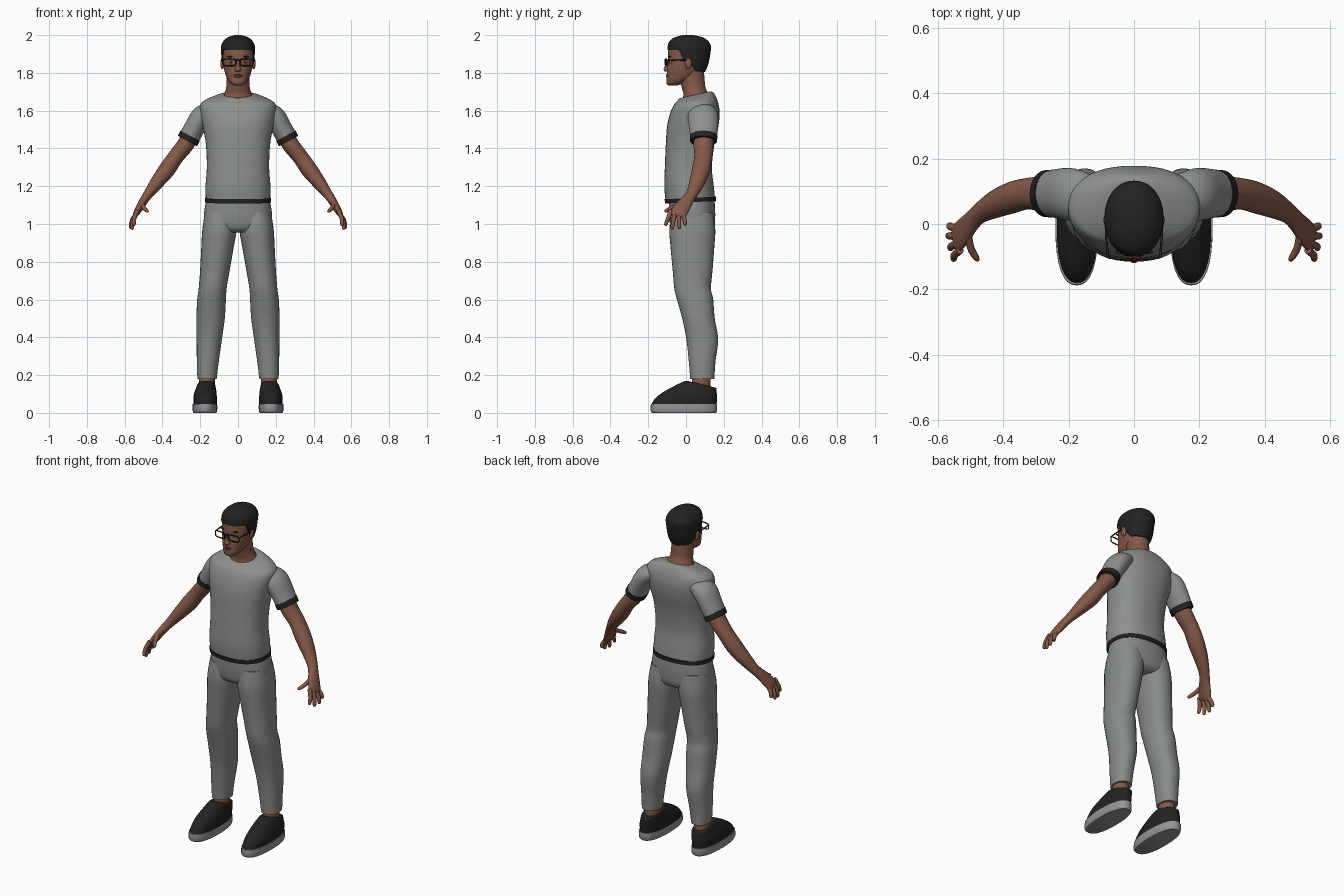
import bpy, bmesh, math
from mathutils import Vector

cube = bpy.data.objects.get("Cube")
if cube:
    bpy.data.objects.remove(cube, do_unlink=True)


def material(name, colour):
    mat = bpy.data.materials.new(name)
    mat.use_nodes = True
    mat.diffuse_color = (*colour, 1)
    mat.node_tree.nodes["Principled BSDF"].inputs["Base Color"].default_value = (*colour, 1)
    return mat


SKIN = material("brown skin", (.23, .1, .065))
SHIRT = material("grey shirt cloth", (.27, .28, .28))
PANTS = material("grey trouser cloth", (.25, .26, .26))
BLACK = material("soft black", (.016, .016, .016))
SOLE = material("sole grey", (.3, .3, .3))
LIP = material("lip brown", (.17, .065, .05))
WHITE = material("eye white", (.5, .48, .46))

made = []


def finish(name, bm, mat):
    bmesh.ops.recalc_face_normals(bm, faces=bm.faces)
    mesh = bpy.data.meshes.new(name)
    bm.to_mesh(mesh)
    bm.free()
    mesh.materials.append(mat)
    obj = bpy.data.objects.new(name, mesh)
    bpy.context.collection.objects.link(obj)
    made.append(obj)
    return obj


def smooth_rings(rings, steps):
    """Spline through the ring values: x, y, z, radius x, radius y, tilt."""
    rings = [tuple(r) + (0,) * (6 - len(r)) for r in rings]
    out = []
    for i in range(len(rings) - 1):
        a, b, c, d = (rings[max(0, min(len(rings) - 1, i + k))] for k in (-1, 0, 1, 2))
        for s in range(steps):
            t = s / steps
            out.append([q + t * (r - p) / 2 + t * t * (p - 2.5 * q + 2 * r - d0 / 2)
                        + t ** 3 * (1.5 * (q - r) + (d0 - p) / 2)
                        for p, q, r, d0 in zip(a, b, c, d)])
    return out + [list(rings[-1])]


def loft(name, rings, mat, power=2, along=False, side=1, sides=32, steps=4):
    """Skin through superellipse rings, level or square to their path."""
    bm = bmesh.new()
    rings = smooth_rings(rings, steps)
    loops = []
    for i, (x, y, z, rx, ry, tilt) in enumerate(rings):
        u, v = Vector((1, 0, 0)), Vector((0, 1, tilt))
        if along:
            a, b = rings[max(i - 1, 0)], rings[min(i + 1, len(rings) - 1)]
            tangent = (Vector(b[:3]) - Vector(a[:3])).normalized()
            u = Vector((0, 1, 0)).cross(tangent).normalized()
            v = tangent.cross(u)
        loop = []
        for k in range(sides):
            ang = math.tau * k / sides
            c, s = math.cos(ang), math.sin(ang)
            co = Vector((x, y, z)) + u * rx * math.copysign(abs(c) ** (2 / power), c) \
                + v * ry * math.copysign(abs(s) ** (2 / power), s)
            co.x *= side
            loop.append(bm.verts.new(co))
        loops.append(loop)
    for a, b in zip(loops, loops[1:]):
        for k in range(sides):
            n = (k + 1) % sides
            bm.faces.new((a[k], a[n], b[n], b[k]))
    bm.faces.new(loops[0])
    bm.faces.new(loops[-1])
    return finish(name, bm, mat)


def level(z, front, back, rx, tilt=0, x=0):
    return (x, (front + back) / 2, z, rx, (back - front) / 2, tilt)


def ball(name, centre, radii, mat):
    bm = bmesh.new()
    bmesh.ops.create_uvsphere(bm, u_segments=20, v_segments=12, radius=1)
    bmesh.ops.scale(bm, vec=radii, verts=bm.verts)
    bmesh.ops.translate(bm, vec=centre, verts=bm.verts)
    return finish(name, bm, mat)


def wire(name, points, radius, mat, closed=False):
    curve = bpy.data.curves.new(name, "CURVE")
    curve.dimensions = "3D"
    curve.bevel_depth = radius
    curve.bevel_resolution = 2
    curve.use_fill_caps = True
    spline = curve.splines.new("POLY")
    spline.points.add(len(points) - 1)
    for point, co in zip(spline.points, points):
        point.co = (*co, 1)
    spline.use_cyclic_u = closed
    helper = bpy.data.objects.new(name, curve)
    bm = bmesh.new()
    mesh = bpy.data.meshes.new_from_object(helper)
    bm.from_mesh(mesh)
    bpy.data.objects.remove(helper)
    bpy.data.meshes.remove(mesh)
    return finish(name, bm, mat)


# Shirt body and dark hem
loft("shirt_body", [
    level(1.12, -.108, .155, .17), level(1.2, -.115, .147, .172), level(1.3, -.112, .137, .165),
    level(1.42, -.107, .15, .17), level(1.52, -.1, .172, .187), level(1.59, -.083, .178, .2),
    level(1.635, -.062, .172, .198), level(1.66, -.048, .16, .165, .1),
    level(1.678, -.04, .145, .115, .2), level(1.684, -.034, .13, .084, .22)], SHIRT, 2.3, sides=48)
loft("shirt_hem", [level(1.115, -.111, .158, .174, .05), level(1.138, -.113, .158, .174, .05)],
     BLACK, 2.3, sides=48, steps=1)

# Trouser hips
loft("trouser_hips", [
    level(.955, -.05, .12, .1), level(.98, -.08, .148, .165), level(1.05, -.09, .155, .18),
    level(1.14, -.09, .15, .165)], PANTS, 2.3, sides=48)

# Neck and head
loft("neck", [level(1.63, -.03, .13, .095), level(1.68, -.014, .124, .077),
              level(1.72, -.022, .104, .063), level(1.77, -.035, .098, .06),
              level(1.82, -.04, .095, .06)], SKIN)
loft("head", [
    level(1.734, -.094, -.045, .022), level(1.742, -.102, -.02, .036),
    level(1.76, -.104, .02, .052), level(1.785, -.102, .06, .064), level(1.815, -.1, .085, .073),
    level(1.85, -.096, .105, .079), level(1.9, -.096, .115, .082), level(1.94, -.088, .113, .078),
    level(1.97, -.06, .09, .055), level(1.982, -.02, .05, .02)], SKIN, 2.15, sides=40)

# Hair cap, its lower rim raised to the hairline
hair = loft("hair", [
    level(1.79, -.07, .094, .068), level(1.84, -.094, .116, .083), level(1.89, -.1, .127, .088),
    level(1.94, -.097, .132, .09), level(1.97, -.086, .116, .076), level(1.99, -.055, .083, .05),
    level(2, -.015, .04, .015)], BLACK, 2.1, sides=64, steps=8)
HAIRLINE = [(-.2, 1.925), (-.035, 1.92), (-.015, 1.86), (.025, 1.845), (.05, 1.81), (.2, 1.79)]


def hairline(y):
    for (y0, z0), (y1, z1) in zip(HAIRLINE, HAIRLINE[1:]):
        if y <= y1:
            return z0 + (z1 - z0) * (y - y0) / (y1 - y0)


for vert in hair.data.vertices:
    vert.co.z = max(vert.co.z, hairline(vert.co.y))

# Nose and mouth
loft("nose", [level(1.808, -.112, -.085, .012), level(1.818, -.12, -.08, .017),
              level(1.83, -.115, -.08, .012), level(1.87, -.101, -.08, .007)], SKIN, sides=16)
ball("upper_lip", (0, -.098, 1.789), (.024, .007, .005), LIP)
ball("lower_lip", (0, -.098, 1.781), (.021, .008, .006), LIP)

# Glasses bridge
wire("glasses_bridge", [(-.012, -.108, 1.866), (0, -.111, 1.869), (.012, -.108, 1.866)], .004, BLACK)

for side, word in ((1, "left"), (-1, "right")):
    # Eyes, brows, ears
    ball(word + "_eye", (side * .036, -.081, 1.857), (.013, .008, .006), WHITE)
    ball(word + "_iris", (side * .036, -.086, 1.857), (.005, .005, .005), BLACK)
    ball(word + "_eyebrow", (side * .038, -.085, 1.886), (.02, .007, .004), BLACK)
    ball(word + "_ear", (side * .083, .012, 1.85), (.011, .018, .03), SKIN)

    # Glasses rim and temple
    rim = []
    for k in range(28):
        c, s = math.cos(math.tau * k / 28), math.sin(math.tau * k / 28)
        rim.append((side * (.045 + .034 * math.copysign(abs(c) ** .5, c)), -.106 + .004 * c,
                    1.856 + .018 * math.copysign(abs(s) ** .5, s)))
    wire(word + "_glasses_rim", rim, .0035, BLACK, True)
    wire(word + "_glasses_temple", [(side * .08, -.102, 1.867), (side * .085, -.04, 1.868),
                                    (side * .087, .02, 1.866)], .0035, BLACK)

    # Sleeve and cuff
    loft(word + "_sleeve", [
        (.12, .085, 1.605, .04, .06), (.187, .09, 1.575, .056, .08), (.232, .093, 1.505, .055, .076),
        (.264, .093, 1.445, .055, .069)], SHIRT, along=True, side=side)
    loft(word + "_sleeve_cuff", [(.253, .093, 1.467, .058, .073), (.268, .093, 1.439, .058, .072)],
         BLACK, along=True, side=side, steps=1)

    # Arm running into the flat palm
    loft(word + "_arm", [
        (.235, .093, 1.5, .044, .05), (.275, .093, 1.425, .045, .053), (.33, .092, 1.355, .042, .048),
        (.375, .08, 1.29, .044, .048), (.425, .06, 1.225, .037, .042), (.47, .034, 1.165, .027, .032),
        (.495, .01, 1.13, .023, .032), (.522, -.022, 1.085, .02, .042),
        (.542, -.045, 1.05, .014, .043), (.546, -.05, 1.04, .006, .036)], SKIN, along=True, side=side)

    # Fingers and thumb
    digits = {
        "index_finger": ((.532, -.08, 1.072), (.55, -.11, .99)),
        "middle_finger": ((.54, -.06, 1.055), (.56, -.075, .97)),
        "ring_finger": ((.544, -.037, 1.047), (.566, -.036, .973)),
        "little_finger": ((.544, -.013, 1.045), (.562, -.003, .993)),
        "thumb": ((.508, -.03, 1.11), (.476, -.113, 1.065))}
    for label, ends in digits.items():
        base, tip = map(Vector, ends)
        rings = []
        for t, r in ((0, .012), (.5, .0115), (.85, .01), (.96, .007), (1, .003)):
            bend = Vector((.008, 0, 0)) * math.sin(math.pi * t)
            rings.append((*(base.lerp(tip, t) + bend), r, r))
        loft(word + "_" + label, rings, SKIN, along=True, side=side, sides=14, steps=3)

    # Trouser leg
    loft(word + "_trouser_leg", [
        level(1.06, -.077, .143, .085, x=.09), level(.97, -.088, .155, .091, x=.098),
        level(.88, -.082, .15, .086, x=.108), level(.75, -.07, .14, .078, x=.123),
        level(.66, -.062, .132, .074, x=.134), level(.6, -.048, .144, .076, x=.14),
        level(.5, -.02, .152, .075, x=.145), level(.39, .002, .17, .067, x=.152),
        level(.27, .015, .156, .058, x=.16), level(.18, .022, .15, .051, x=.164)],
        PANTS, 2.2, side=side)

    # Ankle, shoe and sole
    loft(word + "_ankle", [level(.09, .03, .13, .042, x=.165), level(.25, .035, .13, .042, x=.165)],
         SKIN, side=side, steps=1)
    loft(word + "_shoe", [
        level(.045, -.182, .162, .062, x=.174), level(.075, -.165, .164, .062, x=.174),
        level(.1, -.125, .164, .06, -.05, x=.173), level(.125, -.065, .162, .054, -.14, x=.17),
        level(.148, -.01, .16, .047, -.22, x=.168), level(.152, .012, .15, .043, -.24, x=.167)],
        BLACK, 2.3, side=side)
    loft(word + "_shoe_sole", [
        level(0, -.178, .158, .06, x=.175), level(.012, -.188, .165, .065, x=.175),
        level(.048, -.186, .165, .065, x=.175)], SOLE, 2.4, side=side, steps=2)

# Smooth shading with crisp rims
bpy.ops.object.select_all(action="DESELECT")
for obj in made:
    obj.select_set(True)
bpy.context.view_layer.objects.active = made[0]
bpy.ops.object.shade_smooth_by_angle(angle=math.radians(45))
